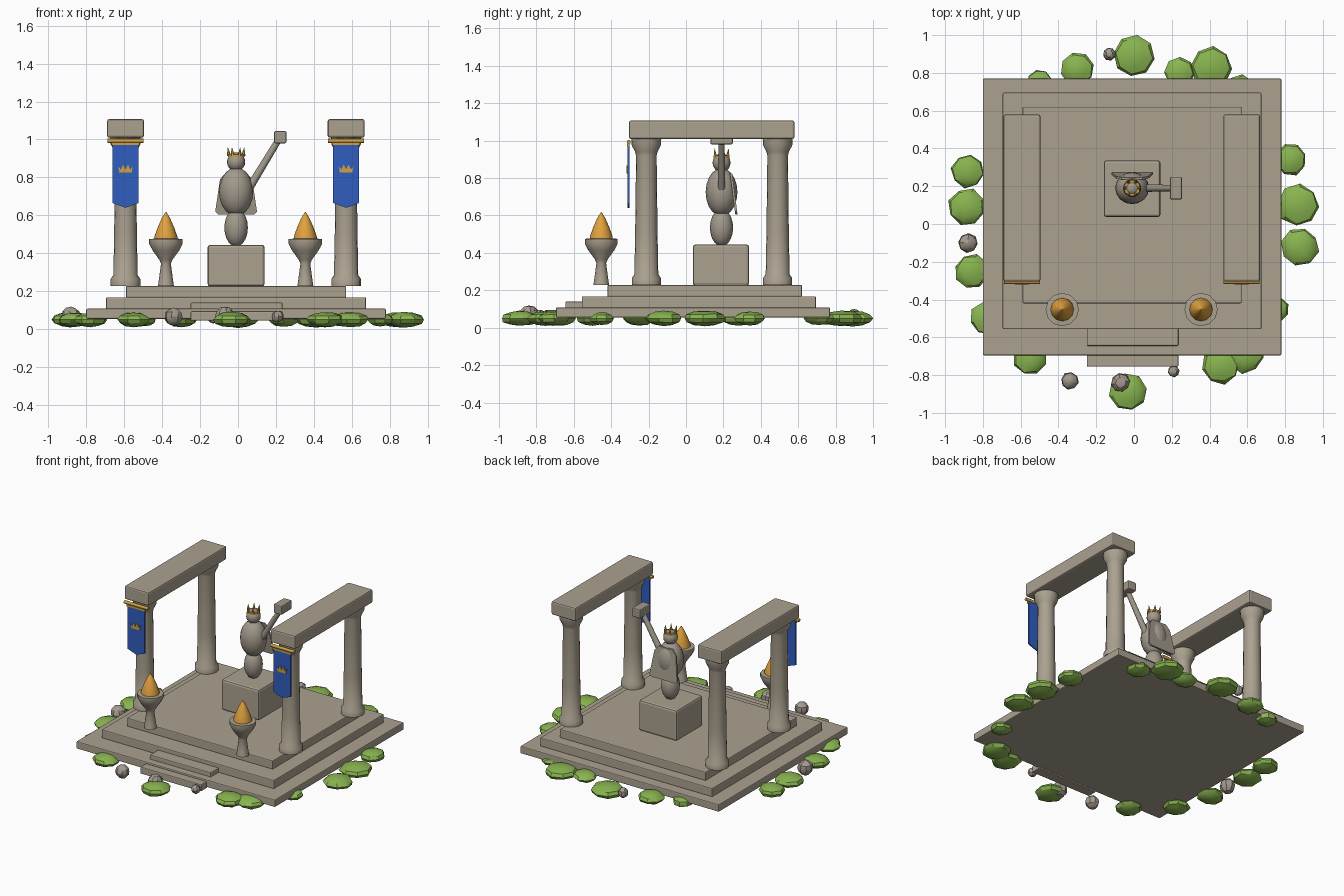
import bpy, bmesh, math, random
from mathutils import Vector, Matrix

random.seed(4)
if "Cube" in bpy.data.objects:
    bpy.data.objects.remove(bpy.data.objects["Cube"])


def material(name, rgb):
    m = bpy.data.materials.new(name)
    m.use_nodes = True
    m.diffuse_color = (*rgb, 1)
    m.node_tree.nodes["Principled BSDF"].inputs["Base Color"].default_value = (*rgb, 1)
    return m


STONE = material("sandstone", (.41, .36, .28))
STATUE = material("statue stone", (.36, .32, .26))
ROCK = material("rock", (.37, .32, .27))
BLUE = material("banner blue", (.03, .11, .52))
GOLD = material("gold", (.62, .36, .06))
FLAME = material("flame orange", (.75, .36, .05))
LEAF = material("leaf green", (.25, .46, .08))


def finish(name, bm, mat, smooth=None, bevel=0):
    bmesh.ops.recalc_face_normals(bm, faces=bm.faces)
    mesh = bpy.data.meshes.new(name)
    bm.to_mesh(mesh)
    bm.free()
    mesh.materials.append(mat)
    ob = bpy.data.objects.new(name, mesh)
    bpy.context.collection.objects.link(ob)
    if bevel:
        mod = ob.modifiers.new("Bevel", "BEVEL")
        mod.width, mod.segments = bevel, 2
    if smooth:
        bpy.ops.object.select_all(action="DESELECT")
        ob.select_set(True)
        bpy.context.view_layer.objects.active = ob
        bpy.ops.object.shade_smooth_by_angle(angle=math.radians(smooth))
    return ob


def box(name, xs, ys, zs, mat=STONE, bevel=.006):
    bm = bmesh.new()
    bmesh.ops.create_cube(bm, size=1)
    for v in bm.verts:
        v.co = [(a + b) / 2 + c * (b - a) for (a, b), c in zip((xs, ys, zs), v.co)]
    return finish(name, bm, mat, bevel=bevel)


def lathe(name, profile, x, y, mat=STONE, sides=12, smooth=40):
    """Revolve (radius, height) points about the vertical line through x, y."""
    bm = bmesh.new()
    rings = [[bm.verts.new((x + r * math.cos(math.tau * i / sides),
                            y + r * math.sin(math.tau * i / sides), z))
              for i in range(sides)] for r, z in profile]
    for low, high in zip(rings, rings[1:]):
        for i in range(sides):
            j = (i + 1) % sides
            bm.faces.new((low[i], low[j], high[j], high[i]))
    bm.faces.new(rings[0])
    bm.faces.new(rings[-1])
    return finish(name, bm, mat, smooth)


def ball(name, centre, radii, mat, segs=16, rings=10, smooth=40, jitter=0):
    bm = bmesh.new()
    bmesh.ops.create_uvsphere(bm, u_segments=segs, v_segments=rings, radius=1)
    for v in bm.verts:
        v.co *= 1 + random.uniform(-jitter, jitter)
    spin = Matrix.Rotation(random.uniform(0, 6), 4, "Z") if jitter else Matrix()
    bm.transform(Matrix.Translation(centre) @ Matrix.Diagonal((*radii, 1)) @ spin)
    return finish(name, bm, mat, smooth)


def rod(name, start, end, r1, r2, mat, sides=10):
    a, b = Vector(start), Vector(end)
    bm = bmesh.new()
    bmesh.ops.create_cone(bm, cap_ends=True, segments=sides, radius1=r1, radius2=r2,
                          depth=(b - a).length)
    turn = (b - a).to_track_quat("Z", "Y").to_matrix().to_4x4()
    bm.transform(Matrix.Translation((a + b) / 2) @ turn)
    return finish(name, bm, mat, 40)


def plate(name, outline, y, thick, mat):
    """Extrude an (x, z) outline backwards from y."""
    bm = bmesh.new()
    face = bm.faces.new([bm.verts.new((x, y, z)) for x, z in outline])
    ext = bmesh.ops.extrude_face_region(bm, geom=[face])
    for v in ext["geom"]:
        if isinstance(v, bmesh.types.BMVert):
            v.co.y += thick
    return finish(name, bm, mat)


# Stepped platform and entrance steps
box("lower_tier", (-.80, .78), (-.695, .77), (.055, .108))
box("middle_tier", (-.695, .675), (-.557, .695), (.105, .168))
box("upper_tier", (-.59, .57), (-.42, .62), (.165, .228))
box("upper_step", (-.25, .235), (-.645, -.54), (.09, .14))
box("lower_step", (-.25, .235), (-.755, -.68), (.045, .095))

# Columns, beams and banners on both sides
COLUMN = [(.078, .228), (.078, .265), (.064, .285), (.06, .5), (.055, .92),
          (.06, .94), (.078, .975), (.08, 1.012)]
for side, cx in (("right", -.593), ("left", .57)):
    for end, cy in (("front", -.212), ("back", .49)):
        lathe(f"{side}_{end}_column", COLUMN, cx, cy, sides=16)
    box(f"{side}_beam", (cx - .097, cx + .097), (-.305, .58), (1.01, 1.107), bevel=.01)
    plate(f"{side}_banner", [(cx - .068, .985), (cx - .068, .665), (cx, .64),
                             (cx + .068, .665), (cx + .068, .985)], -.312, .01, BLUE)
    rod(f"{side}_banner_rod", (cx - .095, -.306, .993), (cx + .095, -.306, .993),
        .011, .011, GOLD)
    box(f"{side}_banner_trim", (cx - .074, cx + .074), (-.316, -.304), (.97, .984), GOLD, 0)
    # crown emblem: flat base with a row of points
    emblem = [(cx - .033, .825), (cx + .033, .825)]
    for i in range(4):
        px = cx + .038 - i * .0253
        emblem += [(px, .85 + (.018 if i in (1, 2) else .008))]
        if i < 3:
            emblem += [(px - .0127, .842)]
    plate(f"{side}_banner_emblem", emblem, -.319, .008, GOLD)

# Braziers with flames
BOWL = [(.042, .228), (.036, .27), (.026, .345), (.034, .365), (.07, .415),
        (.088, .45), (.088, .475), (.066, .477)]
FIRE = [(.062, .472), (.06, .49), (.044, .535), (.022, .585), (.002, .618)]
for side, x in (("right", -.38), ("left", .355)):
    lathe(f"{side}_brazier", BOWL, x, -.453)
    lathe(f"{side}_flame", FIRE, x, -.453, FLAME)

# Pedestal and statue
SX, SY = -.01, .19
box("pedestal", (-.16, .14), (.037, .337), (.225, .445), bevel=.014)
ball("statue_legs", (SX, SY, .535), (.062, .062, .1), STATUE)
ball("statue_torso", (SX, SY, .725), (.09, .085, .128), STATUE)
ball("statue_head", (SX, SY, .882), (.048, .048, .05), STATUE)
rod("raised_arm", (.06, SY, .745), (.215, SY, 1.0), .021, .017, STATUE)
box("hammer_head", (.19, .255), (SY - .06, SY + .06), (.98, 1.045), STATUE, .008)

# Cape: a tilted panel that widens downwards behind the torso
cape = plate("cape", [(SX - .055, .825), (SX - .085, .79), (SX - .11, .62), (SX - .095, .605),
                      (SX + .095, .605), (SX + .11, .62), (SX + .085, .79),
                      (SX + .055, .825)], .235, .012, STATUE)
for v in cape.data.vertices:
    v.co.y += (.825 - v.co.z) * .13

# Crown
lathe("crown_band", [(.038, .908), (.043, .908), (.043, .922), (.038, .922)],
      SX, SY, GOLD)
for i in range(6):
    a = math.tau * i / 6
    c, s = math.cos(a), math.sin(a)
    rod(f"crown_point_{i + 1}", (SX + .038 * c, SY + .038 * s, .915),
        (SX + .043 * c, SY + .043 * s, .957), .011, .001, GOLD, 6)

# Bushes and rocks around the base: x, y, radius
BUSHES = [(-.88, .28, .09), (-.885, .09, .1), (-.86, -.25, .09), (-.78, -.5, .09),
          (-.55, -.71, .09), (-.03, -.89, .1), (.46, -.75, .1), (.59, -.69, .1),
          (.75, -.45, .07), (.88, -.12, .1), (.87, .1, .11), (.83, .34, .085),
          (.56, .71, .08), (.41, .83, .11), (.24, .8, .08), (0, .89, .11),
          (-.3, .82, .09), (-.5, .75, .07)]
for i, (x, y, r) in enumerate(BUSHES):
    ball(f"bush_{i + 1}", (x, y, .05), (r, r, .2 * r + .02), LEAF, 8, 6, 30, .06)

ROCKS = [(-.88, -.1, .052), (-.34, -.83, .047), (-.07, -.84, .053),
         (.21, -.78, .031), (-.13, .9, .035)]
for i, (x, y, r) in enumerate(ROCKS):
    ball(f"rock_{i + 1}", (x, y, .066), (r, r, r), ROCK, 8, 6, 30, .05)
